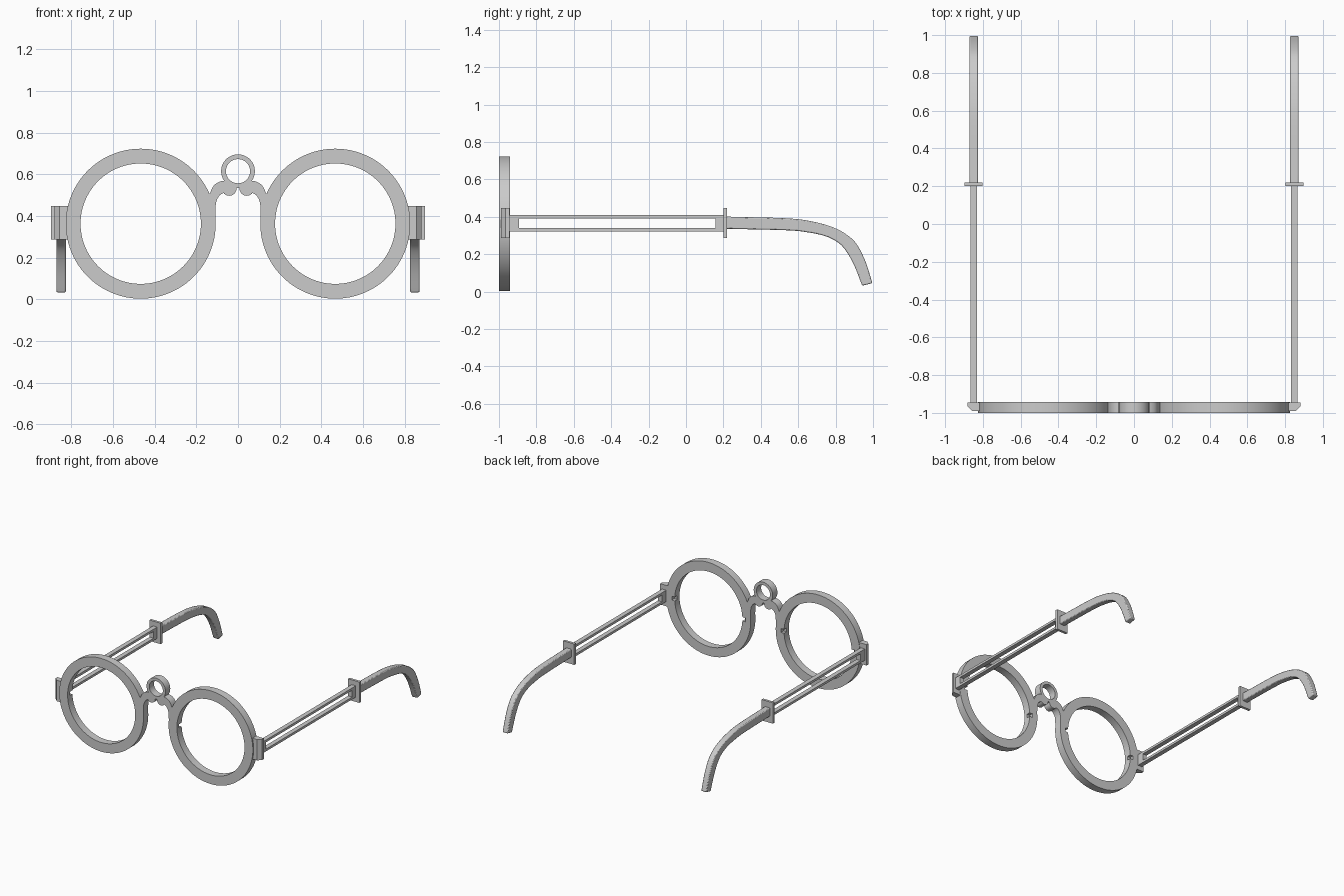
import bpy, bmesh, math
from mathutils import Vector

if "Cube" in bpy.data.objects:
    bpy.data.objects.remove(bpy.data.objects["Cube"])

# maps (profile u, profile v, depth d) to world space for each extrusion axis
AXES = {'X': lambda u, v, d: (d, u, v),
        'Y': lambda u, v, d: (u, d, v),
        'Z': lambda u, v, d: (u, v, d)}


def finish(name, bm, mirror=True, bevel=0, smooth=True):
    bmesh.ops.recalc_face_normals(bm, faces=bm.faces)
    me = bpy.data.meshes.new(name)
    bm.to_mesh(me)
    bm.free()
    ob = bpy.data.objects.new(name, me)
    bpy.context.collection.objects.link(ob)
    bpy.ops.object.select_all(action='DESELECT')
    ob.select_set(True)
    bpy.context.view_layer.objects.active = ob
    if smooth:
        bpy.ops.object.shade_smooth_by_angle(angle=math.radians(30))
    if bevel:
        m = ob.modifiers.new("edge", 'BEVEL')
        m.width, m.segments = bevel, 2
        m.limit_method = 'ANGLE'
    if mirror:
        m = ob.modifiers.new("mirror", 'MIRROR')
        m.use_mirror_merge = False
    return ob


def extrude(name, pts, axis, a, b, **kw):
    """Solid from a closed profile."""
    bm = bmesh.new()
    lo, hi = [[bm.verts.new(AXES[axis](u, v, d)) for u, v in pts] for d in (a, b)]
    bm.faces.new(lo)
    bm.faces.new(hi)
    n = len(pts)
    for i in range(n):
        j = (i + 1) % n
        bm.faces.new((lo[i], lo[j], hi[j], hi[i]))
    return finish(name, bm, **kw)


def band(name, outer, inner, axis, a, b, **kw):
    """Solid frame between two matching closed profiles."""
    bm = bmesh.new()
    loops = [[bm.verts.new(AXES[axis](u, v, d)) for u, v in pts]
             for pts, d in ((outer, a), (outer, b), (inner, b), (inner, a))]
    n = len(outer)
    for k in range(4):
        p, q = loops[k], loops[(k + 1) % 4]
        for i in range(n):
            j = (i + 1) % n
            bm.faces.new((p[i], p[j], q[j], q[i]))
    return finish(name, bm, **kw)


def circle(cx, cy, r, n):
    return [(cx + r * math.cos(2 * math.pi * i / n), cy + r * math.sin(2 * math.pi * i / n))
            for i in range(n)]


def rect(u0, u1, v0, v1):
    return [(u0, v0), (u1, v0), (u1, v1), (u0, v1)]


def spline(pts, steps=6):
    """Catmull-Rom curve through the points."""
    p = [Vector(q) for q in pts]
    p = [2 * p[0] - p[1]] + p + [2 * p[-1] - p[-2]]
    out = []
    for i in range(1, len(p) - 2):
        a, b, c, d = p[i - 1:i + 3]
        for s in range(steps):
            t = s / steps
            out.append(0.5 * (2 * b + (c - a) * t + (2 * a - 5 * b + 4 * c - d) * t * t
                              + (3 * b - a - 3 * c + d) * t ** 3))
    return out + [p[-2]]


FRONT, BACK = -1.0, -0.942
CX, CZ, R_OUT, R_IN = 0.467, 0.363, 0.36, 0.289

# lens rims, with small notches in the back of the inner wall
rim = band("lens_rim", circle(CX, CZ, R_OUT, 96), circle(CX, CZ, R_IN, 96), 'Y', FRONT, BACK)
bm = bmesh.new()
for s in (-1, 1):
    cube = bmesh.ops.create_cube(bm, size=1)['verts']
    bmesh.ops.scale(bm, vec=(0.05, 0.04, 0.03), verts=cube)
    bmesh.ops.translate(bm, vec=(CX + s * R_IN, -0.952, CZ), verts=cube)
cutter = finish("notch_cutter", bm, mirror=False, smooth=False)
cutter.hide_render = True
cutter.hide_set(True)
cut = rim.modifiers.new("notches", 'BOOLEAN')
cut.operation, cut.solver, cut.object = 'DIFFERENCE', 'EXACT', cutter
rim.modifiers.move(len(rim.modifiers) - 1, 0)

# bridge: nose loop, curled ends and arms
band("bridge_loop", circle(0, 0.615, 0.081, 48), circle(0, 0.615, 0.058, 48),
     'Y', FRONT, BACK, mirror=False)
extrude("bridge_curl", circle(0.042, 0.532, 0.035, 32), 'Y', FRONT, BACK)
upper = spline([(0.042, 0.566), (0.08, 0.567), (0.115, 0.547), (0.137, 0.505)])
lower = spline([(0.113, 0.34), (0.108, 0.42), (0.105, 0.465), (0.09, 0.497), (0.07, 0.511)])
extrude("bridge_arm", upper + [(0.15, 0.48), (0.15, 0.34)] + lower + [Vector((0.045, 0.525))],
        'Y', FRONT, BACK)

# chamfered hinge blocks
extrude("hinge_block", [(0.80, -0.945), (0.882, -0.945), (0.882, -0.965),
                        (0.856, -0.99), (0.80, -0.99)], 'Z', 0.286, 0.447)

# slotted temple bars and end plates
band("temple_bar", rect(-0.95, 0.205, 0.322, 0.41), rect(-0.893, 0.157, 0.34, 0.392),
     'X', 0.831, 0.866)
extrude("temple_plate", rect(0.2, 0.22, 0.286, 0.447), 'X', 0.801, 0.897)

# curved ear hooks
top = spline([(0.21, 0.401), (0.537, 0.392), (0.68, 0.374), (0.79, 0.342), (0.865, 0.30),
              (0.915, 0.25), (0.96, 0.16), (0.997, 0.045)])
bottom = spline([(0.21, 0.336), (0.537, 0.328), (0.65, 0.317), (0.74, 0.298), (0.805, 0.268),
                 (0.85, 0.225), (0.897, 0.145), (0.942, 0.032)])
bm = bmesh.new()
secs = [[bm.verts.new((x, p.x, p.y)) for x, p in
         ((0.826, t), (0.872, t), (0.872, b), (0.826, b))] for t, b in zip(top, bottom)]
for p, q in zip(secs, secs[1:]):
    for i in range(4):
        j = (i + 1) % 4
        bm.faces.new((p[i], p[j], q[j], q[i]))
bm.faces.new(secs[0])
bm.faces.new(secs[-1])
finish("ear_hook", bm, bevel=0.006)
